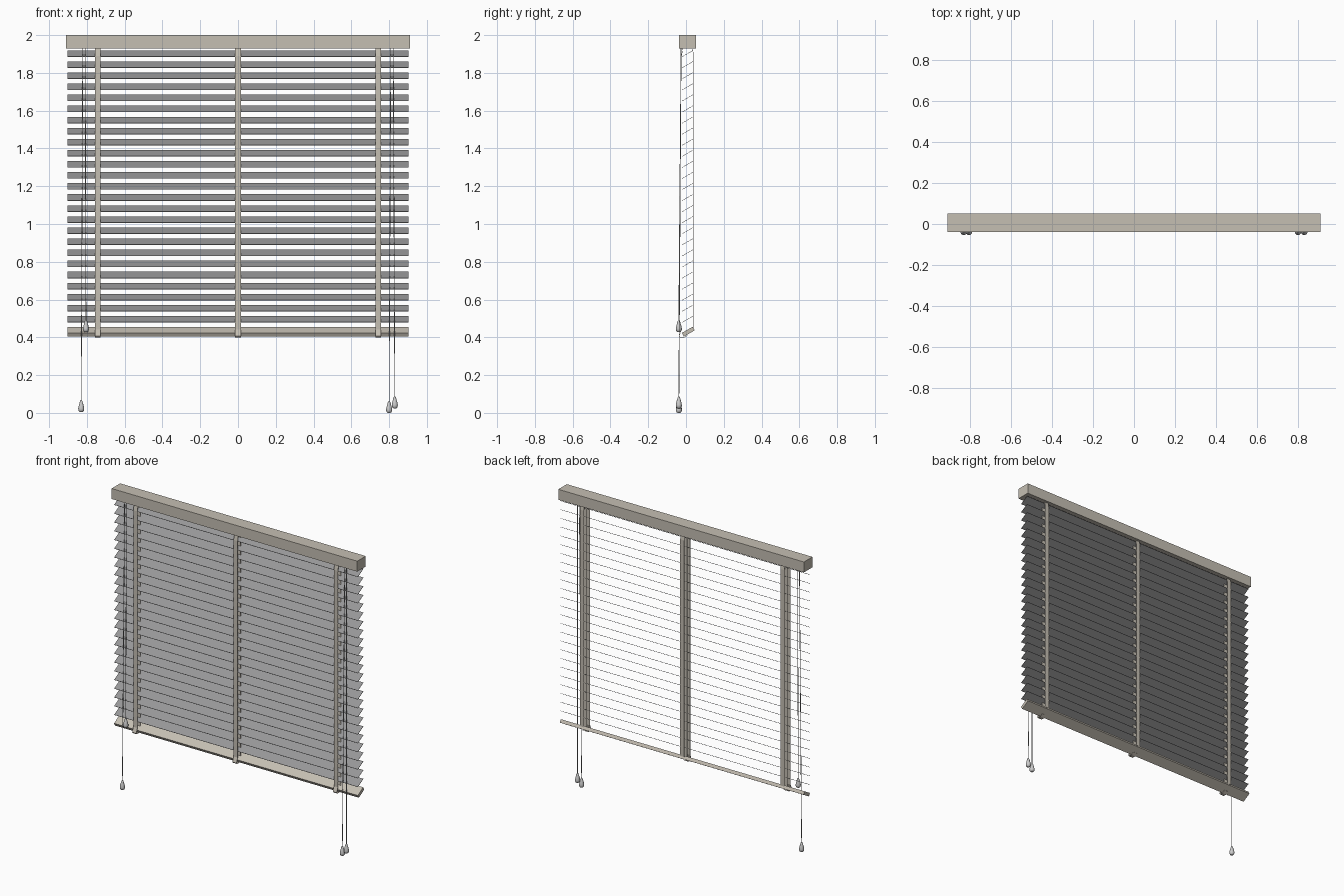
import bpy, bmesh, math

if "Cube" in bpy.data.objects:
    bpy.data.objects.remove(bpy.data.objects["Cube"])

def mat(name, c):
    m = bpy.data.materials.new(name)
    m.diffuse_color = (*c, 1)
    m.use_nodes = True
    m.node_tree.nodes["Principled BSDF"].inputs["Base Color"].default_value = m.diffuse_color
    return m

BEIGE = mat("beige", (0.56, 0.52, 0.45))
SLATE = mat("slat_grey", (0.31, 0.31, 0.315))
TILT = math.radians(30)
YC = 0.008          # centre of the slat stack

def finish(name, bm, material=None):
    bmesh.ops.recalc_face_normals(bm, faces=bm.faces)
    me = bpy.data.meshes.new(name)
    bm.to_mesh(me)
    bm.free()
    ob = bpy.data.objects.new(name, me)
    bpy.context.collection.objects.link(ob)
    if material:
        me.materials.append(material)
    return ob

def box(name, loc, size, tilt=0, material=None):
    bm = bmesh.new()
    bmesh.ops.create_cube(bm, size=1)
    bmesh.ops.scale(bm, vec=size, verts=bm.verts)
    ob = finish(name, bm, material)
    ob.location = loc
    ob.rotation_euler.x = tilt
    return ob

def strip(name, x, width, path, thick=0.002):
    """Thin ribbon following a y-z path."""
    bm = bmesh.new()
    rows = [[bm.verts.new((x + s * width / 2, y, z)) for s in (-1, 1)] for y, z in path]
    for a, b in zip(rows, rows[1:]):
        bm.faces.new((a[0], a[1], b[1], b[0]))
    ob = finish(name, bm, BEIGE)
    mod = ob.modifiers.new("thickness", 'SOLIDIFY')
    mod.thickness = thick
    mod.offset = 0

def cord(name, points, radius=0.002):
    cu = bpy.data.curves.new(name, 'CURVE')
    cu.dimensions = '3D'
    cu.bevel_depth = radius
    cu.bevel_resolution = 1
    cu.use_fill_caps = True
    sp = cu.splines.new('POLY')
    sp.points.add(len(points) - 1)
    for p, co in zip(sp.points, points):
        p.co = (*co, 1)
    bpy.context.collection.objects.link(bpy.data.objects.new(name, cu))

def tassel(name, loc, n=16):
    """Teardrop pull, lathed from a radius-height profile."""
    prof = [(0.007, 0), (0.012, 0.003), (0.0155, 0.011), (0.016, 0.019),
            (0.013, 0.033), (0.009, 0.048), (0.006, 0.058), (0.004, 0.062)]
    bm = bmesh.new()
    rings = [[bm.verts.new((r * math.cos(2 * math.pi * i / n),
                            r * math.sin(2 * math.pi * i / n), z)) for i in range(n)]
             for r, z in prof]
    for a, b in zip(rings, rings[1:]):
        for i in range(n):
            j = (i + 1) % n
            bm.faces.new((a[i], a[j], b[j], b[i]))
    bm.faces.new(rings[0])
    bm.faces.new(rings[-1])
    ob = finish(name, bm)
    ob.location = loc
    for p in ob.data.polygons:
        p.use_smooth = len(p.vertices) == 4

# Head rail and tilted bottom rail
box("head_rail", (0, 0.007, 1.965), (1.82, 0.09, 0.07), 0, BEIGE)
box("bottom_rail", (0, 0.012, 0.43), (1.806, 0.066, 0.022), TILT, BEIGE)

# Slats
for i in range(25):
    box(f"slat_{i + 1:02d}", (0, YC, 1.902 - i * 0.0586), (1.806, 0.066, 0.002), TILT, SLATE)

# Ladder tapes: front wraps under the bottom rail, middle and back end on it
for label, x in (("left", -0.743), ("middle", 0), ("right", 0.743)):
    strip(f"front_tape_{label}", x, 0.03,
          [(-0.016, 1.932), (-0.024, 1.89), (-0.024, 0.44), (-0.036, 0.408),
           (-0.03, 0.401), (-0.008, 0.401), (0.012, 0.413)])
    strip(f"lift_tape_{label}", x, 0.03, [(YC, 1.932), (YC, 0.435)])
    strip(f"back_tape_{label}", x, 0.03, [(0.034, 1.932), (0.039, 1.90), (0.039, 0.45)])

# Pull cords with tassels: top x, bottom x, tassel base height
for i, (xt, xb, z) in enumerate([(-0.822, -0.83, 0.005), (-0.809, -0.805, 0.428),
                                 (0.809, 0.80, 0.0), (0.822, 0.83, 0.024)]):
    cord(f"pull_cord_{i + 1}", [(xt, -0.026, 1.935), (xb, -0.038, z + 0.06)])
    tassel(f"tassel_{i + 1}", (xb, -0.038, z))
